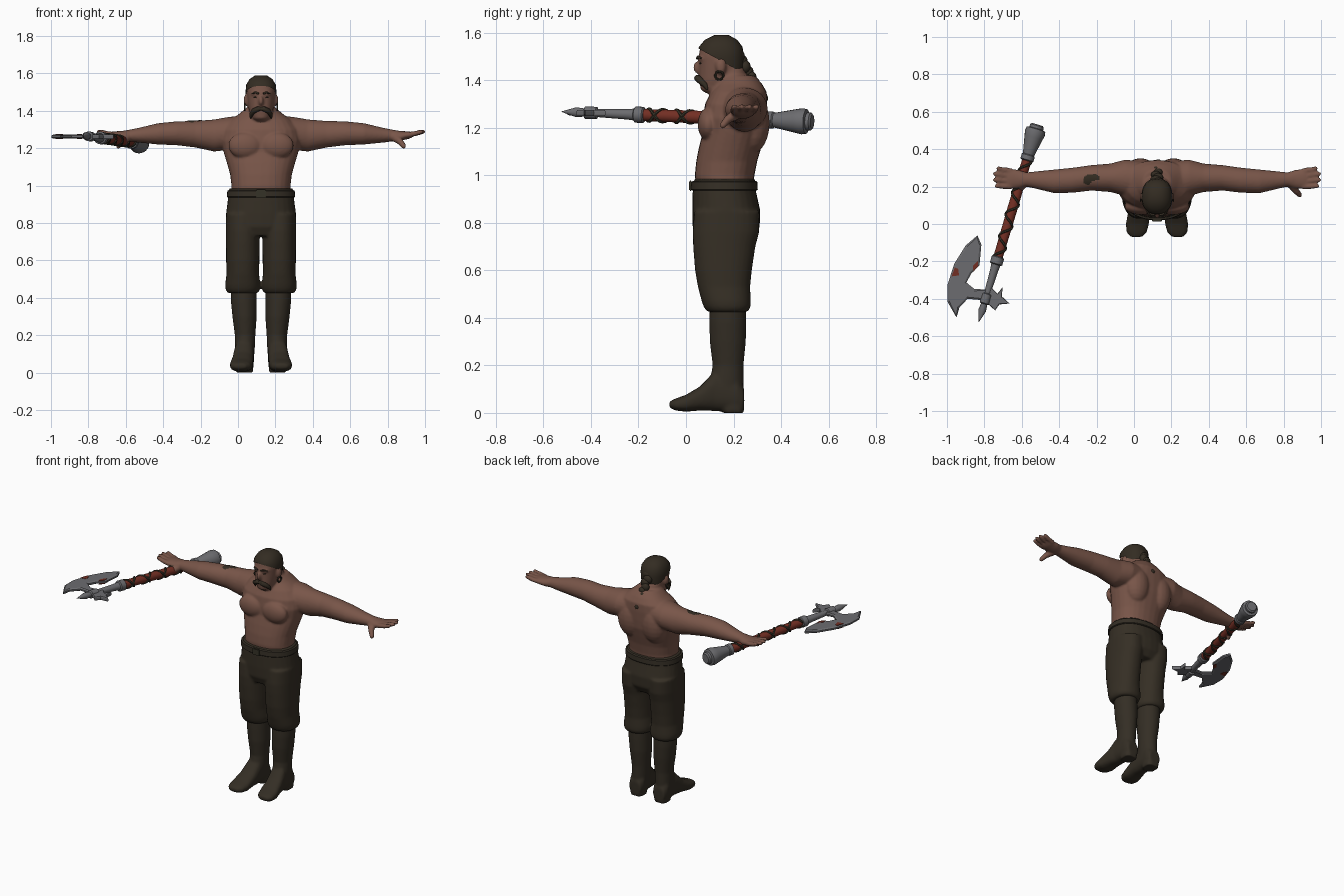
import bpy, bmesh, math
from mathutils import Vector, Matrix

cube = bpy.data.objects.get("Cube")
if cube:
    bpy.data.objects.remove(cube, do_unlink=True)

MID = 0.123  # x of the body's centre line
SIDES = (1, -1)


def material(name, rgb, rough=0.8):
    m = bpy.data.materials.new(name)
    m.use_nodes = True
    m.diffuse_color = (*rgb, 1)
    node = next(n for n in m.node_tree.nodes if n.type == "BSDF_PRINCIPLED")
    node.inputs["Base Color"].default_value = (*rgb, 1)
    node.inputs["Roughness"].default_value = rough
    return m


skin = material("skin", (.19, .092, .066))
cloth = material("dark cloth", (.036, .028, .018))
leather = material("boot leather", (.034, .027, .018))
hair = material("dark hair", (.033, .025, .016))
steel = material("steel", (.15, .15, .16))
red = material("red paint", (.17, .028, .017))
strap = material("handle strap", (.036, .032, .02))


# Shape helpers: a section is (centre, half axis, half axis)
def level(z, front, back, half, dx=0, grow=0):
    return (Vector((dx, (front + back) / 2, z)), Vector((half + grow, 0, 0)),
            Vector((0, (back - front) / 2 + grow, 0)))


def loft(bm, sections, power=1.0, n=28):
    def soft(v):
        return math.copysign(abs(v) ** power, v)
    rows = []
    for c, u, v in sections:
        angles = [math.tau * i / n for i in range(n)]
        rows.append([bm.verts.new(c + u * soft(math.cos(a)) + v * soft(math.sin(a)))
                     for a in angles])
    for a, b in zip(rows, rows[1:]):
        for i in range(n):
            j = (i + 1) % n
            bm.faces.new((a[i], a[j], b[j], b[i]))
    bm.faces.new(rows[0][::-1])
    bm.faces.new(rows[-1])


def tube(bm, points, radii, n=10):
    pts = [Vector(p) for p in points]
    out = []
    for i, p in enumerate(pts):
        d = (pts[min(i + 1, len(pts) - 1)] - pts[max(i - 1, 0)]).normalized()
        ref = Vector((0, 0, 1)) if abs(d.z) < .9 else Vector((0, 1, 0))
        u = d.cross(ref).normalized()
        out.append((p, u * radii[i], d.cross(u) * radii[i]))
    loft(bm, out, n=n)


def ball(bm, at, size):
    m = Matrix.Translation(at) @ Matrix.Diagonal((*size, 1))
    bmesh.ops.create_uvsphere(bm, u_segments=20, v_segments=12, radius=1, matrix=m)


def finish(name, bm, mat, voxel=0, smooth=True, place=None):
    bmesh.ops.recalc_face_normals(bm, faces=bm.faces)
    me = bpy.data.meshes.new(name)
    bm.to_mesh(me)
    bm.free()
    me.materials.append(mat)
    ob = bpy.data.objects.new(name, me)
    bpy.context.collection.objects.link(ob)
    ob.matrix_world = place if place else Matrix.Translation((MID, 0, 0))
    if voxel:
        r = ob.modifiers.new("blend", "REMESH")
        r.mode, r.voxel_size, r.use_smooth_shade = "VOXEL", voxel, True
        s = ob.modifiers.new("soften", "SMOOTH")
        s.factor, s.iterations = .5, 4
    elif smooth:
        bpy.ops.object.select_all(action="DESELECT")
        ob.select_set(True)
        bpy.context.view_layer.objects.active = ob
        bpy.ops.object.shade_smooth_by_angle(angle=math.radians(40))
    return ob


# Body: torso, neck, head, arms and hands blended together
HEAD = [(1.345, .085, .16, .03), (1.36, .062, .2, .05), (1.4, .055, .23, .064),
        (1.45, .055, .236, .072), (1.5, .053, .238, .077), (1.54, .06, .232, .073),
        (1.57, .085, .21, .055), (1.583, .12, .18, .025)]
TORSO = [(.93, .045, .28, .16), (1, .037, .288, .158), (1.06, .043, .3, .165),
         (1.12, .055, .318, .182), (1.18, .07, .335, .2), (1.24, .072, .34, .212),
         (1.3, .08, .342, .2), (1.35, .105, .34, .165), (1.385, .13, .32, .115),
         (1.42, .14, .29, .075)]
NECK = [(1.33, .13, .3, .085), (1.4, .13, .265, .072), (1.45, .13, .245, .065)]
# distance out, y, z, half depth, half height
ARM = [(.08, .235, 1.285, .1, .09), (.17, .247, 1.28, .097, .088), (.25, .247, 1.268, .076, .086),
       (.35, .247, 1.275, .068, .071), (.45, .234, 1.28, .067, .064), (.55, .228, 1.277, .063, .057),
       (.65, .235, 1.27, .046, .04), (.7, .238, 1.268, .038, .032), (.74, .24, 1.266, .05, .027),
       (.79, .242, 1.27, .054, .02), (.81, .242, 1.272, .047, .014)]
FINGERS = [(.284, .298, .86), (.256, .268, .877), (.228, .236, .878), (.2, .203, .868)]

bm = bmesh.new()
for shape in (TORSO, NECK, HEAD):
    loft(bm, [level(*r) for r in shape], power=.88)
ball(bm, (0, .055, 1.453), (.014, .026, .028))
ball(bm, (0, .068, 1.492), (.055, .019, .012))
for s in SIDES:
    loft(bm, [(Vector((s * d, y, z)), Vector((0, ry, 0)), Vector((0, 0, rz)))
              for d, y, z, ry, rz in ARM])
    ball(bm, (s * .085, .094, 1.215), (.09, .045, .07))    # chest
    ball(bm, (s * .088, .275, 1.22), (.088, .077, .13))    # upper back
    ball(bm, (s * .08, .147, 1.457), (.013, .022, .032))   # ear
    for y, tip_y, tip in FINGERS:
        tube(bm, [(s * .78, y, 1.27), (s * .83, (y + tip_y) / 2, 1.28),
                  (s * (tip - .008), tip_y, 1.289), (s * tip, tip_y, 1.29)],
             [.015, .014, .012, .007])
    tube(bm, [(s * .715, .215, 1.258), (s * .745, .175, 1.235), (s * .765, .153, 1.208),
              (s * .77, .148, 1.202)], [.024, .018, .014, .008])
body = finish("body", bm, skin, voxel=.007)

# Hair cap, trimmed along a sloping hairline
bm = bmesh.new()
loft(bm, [level(*r, grow=.006) for r in HEAD[:-1]] + [level(1.59, .12, .18, .03)], power=.88)
bmesh.ops.bisect_plane(bm, geom=bm.verts[:] + bm.edges[:] + bm.faces[:],
                       plane_co=(0, .05, 1.535), plane_no=(0, .105, .19), clear_inner=True)
finish("hair_cap", bm, hair)

# Braid down the nape, with a tied end
bm = bmesh.new()
for i in range(9):
    t = i / 8
    size = .032 - .015 * t
    ball(bm, (.006 * (-1) ** i, .222 + .11 * t, 1.5 - .175 * t), (size, size * .8, size))
finish("braid", bm, hair)

# Moustache, eyebrows, eyes and earrings
bm = bmesh.new()
for s in SIDES:
    tube(bm, [(0, .05, 1.412), (s * .018, .048, 1.41), (s * .038, .058, 1.4),
              (s * .052, .08, 1.38), (s * .056, .09, 1.36)], [.01, .014, .014, .011, .004])
    tube(bm, [(s * .012, .047, 1.492), (s * .03, .051, 1.498), (s * .05, .066, 1.492)],
         [.005, .006, .003])
    ball(bm, (s * .028, .063, 1.472), (.011, .006, .005))
finish("moustache_and_brows", bm, hair)
bm = bmesh.new()
for s in SIDES:
    loop = [math.tau * i / 16 for i in range(17)]
    tube(bm, [(s * .087, .14 + .017 * math.sin(a), 1.42 + .017 * math.cos(a)) for a in loop],
         [.005] * 17, n=8)
finish("earrings", bm, strap)

# Tattoo wrapped onto the right upper arm
bm = bmesh.new()
bmesh.ops.create_grid(bm, x_segments=10, y_segments=10, size=.042,
                      matrix=Matrix.Translation((-.35, .232, 1.37)))
bite = [f for f in bm.faces if (f.calc_center_median().xy - Vector((-.32, .19))).length < .04
        or (f.calc_center_median().xy - Vector((-.35, .232))).length > .045]
bmesh.ops.delete(bm, geom=bite, context="FACES")
tattoo = finish("arm_tattoo", bm, hair)
wrap = tattoo.modifiers.new("wrap", "SHRINKWRAP")
wrap.target, wrap.offset, wrap.wrap_mode = body, .003, "ABOVE_SURFACE"

# Trousers
bm = bmesh.new()
loft(bm, [level(*r) for r in [(.985, .033, .29, .17), (.93, .028, .295, .177), (.85, .026, .313, .187),
                              (.78, .028, .31, .184), (.73, .05, .28, .15)]], power=.88)
LEG = [(.85, .035, .31, .09), (.76, .028, .308, .091), (.7, .03, .292, .09), (.6, .038, .277, .089),
       (.53, .05, .27, .087), (.47, .066, .273, .094), (.445, .075, .272, .092), (.425, .09, .26, .08)]
for s in SIDES:
    loft(bm, [level(*r, dx=s * .0975) for r in LEG], power=.9)
finish("trousers", bm, cloth, voxel=.008)

# Belt and buckle
bm = bmesh.new()
loft(bm, [level(.937, .024, .299, .179), level(.941, .02, .302, .183),
          level(.972, .022, .3, .18), level(.976, .028, .295, .174)], power=.88, n=40)
finish("belt", bm, leather)
bm = bmesh.new()
bmesh.ops.create_cube(bm, size=1, matrix=Matrix.Translation((0, .019, .956))
                      @ Matrix.Diagonal((.055, .012, .045, 1)))
bmesh.ops.bevel(bm, geom=bm.edges[:], offset=.004, segments=2, affect="EDGES")
finish("belt_buckle", bm, strap)

# Boots: shaft, foot and heel
SHAFT = [(.46, .1, .252, .07, .093), (.38, .098, .254, .069, .092), (.3, .1, .252, .065, .088),
         (.2, .112, .242, .055, .085), (.13, .1, .242, .054, .087), (.07, .1, .24, .05, .088)]
# y, distance out, half width, bottom, top
FOOT = [(.245, .088, .04, .012, .1), (.215, .088, .051, .004, .15), (.12, .091, .053, .008, .175),
        (.06, .098, .057, .01, .112), (0, .105, .062, .005, .076), (-.045, .109, .054, .01, .06),
        (-.07, .111, .03, .022, .048)]
bm = bmesh.new()
for s in SIDES:
    loft(bm, [level(*r[:4], dx=s * r[4]) for r in SHAFT])
    loft(bm, [(Vector((s * d, y, (lo + hi) / 2)), Vector((w, 0, 0)), Vector((0, 0, (hi - lo) / 2)))
              for y, d, w, lo, hi in FOOT], power=.8)
    loft(bm, [level(0, .155, .243, .046, dx=s * .088), level(.06, .15, .246, .048, dx=s * .088)],
         power=.7)
finish("boots", bm, leather, voxel=.008)

# Axe frame: local x runs from the pommel to the tip
start, end = Vector((-.52, .52, 1.226)), Vector((-.83, -.525, 1.268))
ax = (end - start).normalized()
ay = Vector((0, 0, 1)).cross(ax).normalized()
frame = Matrix((ax, ay, ax.cross(ay))).transposed().to_4x4()
frame.translation = start


def turned(name, profile, mat):
    b = bmesh.new()
    loft(b, [(Vector((x, 0, 0)), Vector((0, r, 0)), Vector((0, 0, r))) for x, r in profile], n=20)
    return finish(name, b, mat, place=frame)


turned("axe_pommel", [(-.012, .03), (-.005, .038), (.01, .038), (.014, .052), (.035, .055), (.06, .05),
                      (.155, .031), (.16, .036), (.185, .036), (.19, .027)], steel)
turned("axe_handle", [(.18, .025), (.45, .027), (.735, .025)], red)
turned("axe_shaft", [(.725, .028), (.73, .034), (.765, .034), (.77, .025), (.8, .022), (.93, .017),
                     (.935, .026), (.985, .026), (.99, .017), (1.025, .021), (1.09, .001)], steel)

# Crossed straps around the handle
bm = bmesh.new()
for s in SIDES:
    steps = [i / 90 for i in range(91)]
    tube(bm, [(.19 + .54 * t, .026 * math.cos(s * t * 28), .026 * math.sin(s * t * 28))
              for t in steps], [.007] * 91, n=6)
finish("handle_straps", bm, strap, place=frame)


# Flat axe plates
def plate(name, outline, mat, z, thick, rim=0):
    b = bmesh.new()
    f = b.faces.new([b.verts.new((x, y, z - thick / 2)) for x, y in outline])
    top = bmesh.ops.extrude_face_region(b, geom=[f])["geom"]
    bmesh.ops.translate(b, verts=[v for v in top if isinstance(v, bmesh.types.BMVert)],
                        vec=(0, 0, thick))
    bmesh.ops.recalc_face_normals(b, faces=b.faces)
    if rim:
        for side in [g for g in b.faces if abs(g.normal.z) > .9]:
            bmesh.ops.inset_region(b, faces=[side], thickness=rim, depth=.006)
    finish(name, b, mat, smooth=False, place=Matrix())


HEAD_Z = 1.262
plate("axe_blade", [(-.837, -.061), (-.9, -.115), (-.96, -.211), (-.997, -.324), (-.998, -.414),
                    (-.949, -.5), (-.933, -.446), (-.89, -.4), (-.8, -.408), (-.775, -.35),
                    (-.853, -.348), (-.896, -.313), (-.87, -.265), (-.826, -.22), (-.816, -.11)],
      steel, HEAD_Z, .01, rim=.01)
plate("axe_back_spikes", [(-.767, -.335), (-.73, -.373), (-.703, -.338), (-.706, -.388), (-.665, -.425),
                          (-.72, -.43), (-.742, -.462), (-.79, -.42)], steel, HEAD_Z, .012, rim=.004)
for label, s in (("upper", 1), ("lower", -1)):
    plate(label + "_blade_mark", [(-.975, -.28), (-.958, -.232), (-.94, -.24), (-.935, -.275)],
          red, HEAD_Z + s * .011, .004)
    plate(label + "_blade_fleck", [(-.858, -.255), (-.834, -.225), (-.834, -.195), (-.862, -.225)],
          red, HEAD_Z + s * .011, .004)
